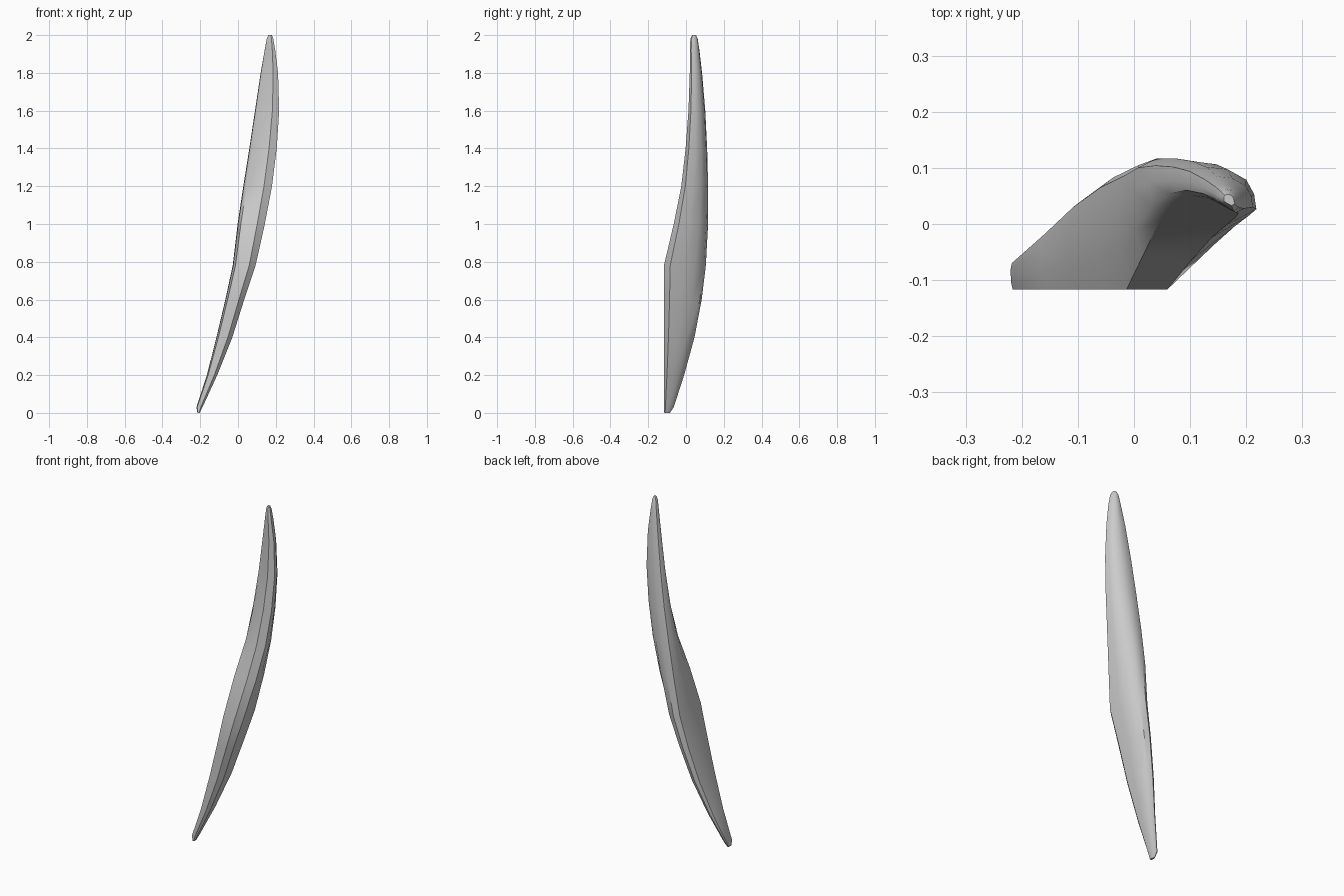
import bpy
import bmesh
import math

# Remove the default object
default_cube = bpy.data.objects.get("Cube")
if default_cube:
    bpy.data.objects.remove(default_cube, do_unlink=True)


def make_material(name, colour):
    material = bpy.data.materials.new(name)
    material.use_nodes = True
    material.diffuse_color = colour
    shader = material.node_tree.nodes["Principled BSDF"]
    shader.inputs["Base Color"].default_value = colour
    return material


def section(left, right, front, back, slant):
    """Rounded blade section: narrow flat front, bevelled sides, soft back."""
    outline = [
        (.12, slant),                       # front left crease
        (.72, 0), (1, .15),                 # front face and right bevel
        (.97, .45), (.86, .74),             # outer side
        (.6, .95), (.3, 1), (.07, .91),     # rounded back
        (0, .7),                            # inner side
        (.02, slant + (.7 - slant) * .4),
    ]
    width, depth = right - left, back - front
    return [(left + u * width, front + v * depth) for u, v in outline]


# Stations up the blade: height, left, right, front, back, front slant
stations = [
    (0, -.215, -.203, -.115, -.085, 0),
    (.03, -.22, -.188, -.117, -.065, 0),
    (.2, -.165, -.11, -.117, -.01, 0),
    (.4, -.114, -.03, -.117, .045, 0),
    (.6, -.067, .033, -.117, .083, 0),
    (.78, -.028, .093, -.117, .105, 0),
    (1, -.002, .142, -.065, .117, .04),
    (1.2, .028, .18, -.025, .117, .22),
    (1.4, .06, .205, -.002, .112, .35),
    (1.6, .09, .218, .013, .102, .42),
    (1.8, .12, .212, .02, .085, .42),
    (1.92, .141, .197, .02, .071, .4),
    (1.98, .152, .187, .023, .062, .35),
    (2, .16, .179, .033, .053, .3),
]

# Loft the blade through its stations
bm = bmesh.new()
rings = []
for height, *shape in stations:
    rings.append([bm.verts.new((x, y, height)) for x, y in section(*shape)])
for lower, upper in zip(rings, rings[1:]):
    count = len(lower)
    for i in range(count):
        j = (i + 1) % count
        bm.faces.new((lower[i], lower[j], upper[j], upper[i]))

# Close both tips
bm.faces.new(list(reversed(rings[0])))
bm.faces.new(rings[-1])
bmesh.ops.recalc_face_normals(bm, faces=bm.faces)

mesh = bpy.data.meshes.new("curved_blade")
bm.to_mesh(mesh)
bm.free()
mesh.materials.append(make_material("plain grey", (.6, .6, .6, 1)))
blade = bpy.data.objects.new("curved_blade", mesh)
bpy.context.collection.objects.link(blade)

# Smooth shading with crisp front creases
bpy.ops.object.select_all(action="DESELECT")
blade.select_set(True)
bpy.context.view_layer.objects.active = blade
bpy.ops.object.shade_smooth_by_angle(angle=math.radians(38))
